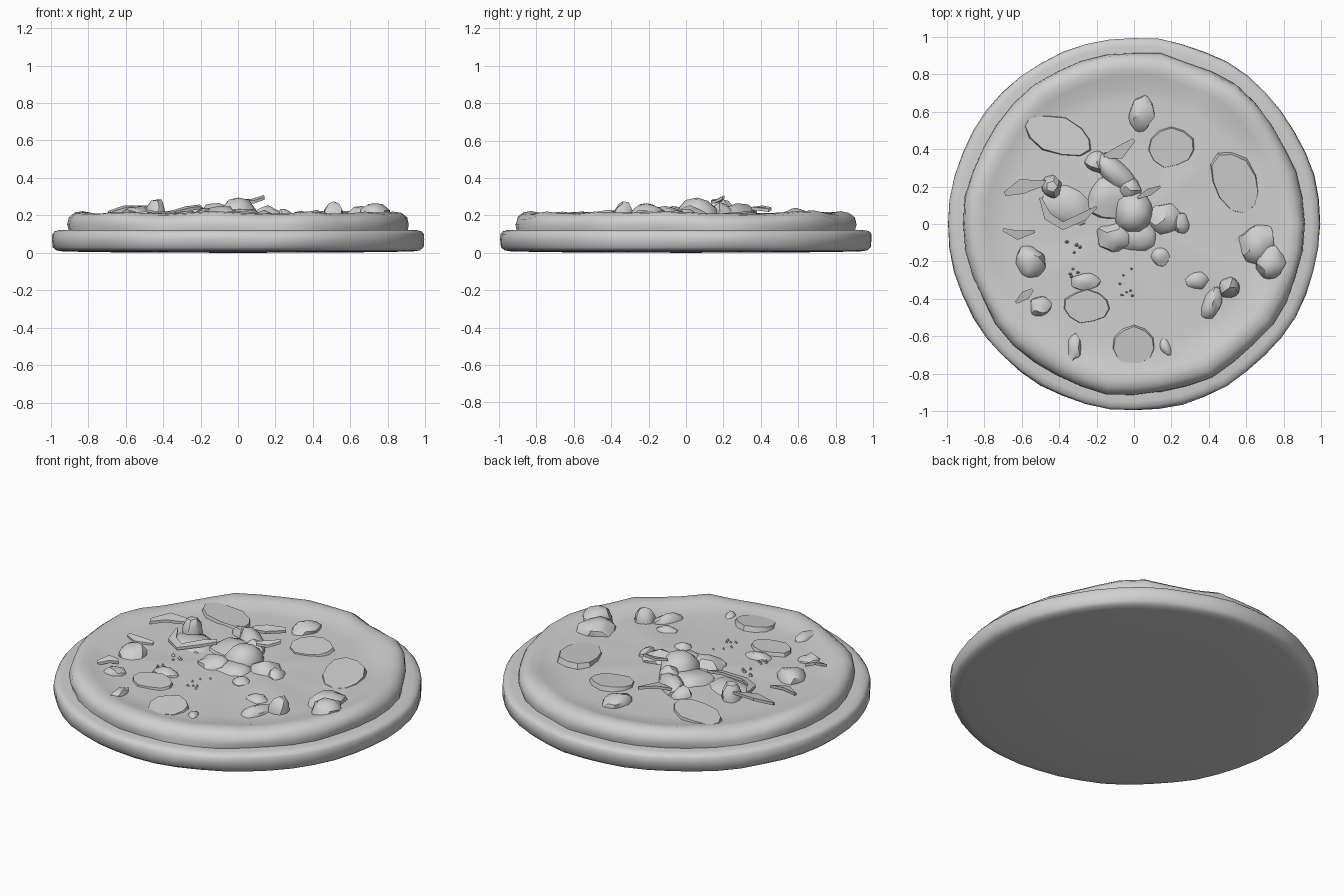
import bpy, bmesh, math, random
from mathutils import Vector, Matrix, noise

random.seed(4)
cube = bpy.data.objects.get("Cube")
if cube:
    bpy.data.objects.remove(cube, do_unlink=True)

grey = bpy.data.materials.new("plain grey")
grey.use_nodes = True
COLOUR = (0.63, 0.63, 0.63, 1)
grey.diffuse_color = COLOUR
grey.node_tree.nodes["Principled BSDF"].inputs["Base Color"].default_value = COLOUR


def finish(name, bm, angle=40):
    """Turn a bmesh into a shaded object."""
    bmesh.ops.recalc_face_normals(bm, faces=bm.faces)
    mesh = bpy.data.meshes.new(name)
    bm.to_mesh(mesh)
    bm.free()
    mesh.materials.append(grey)
    obj = bpy.data.objects.new(name, mesh)
    bpy.context.collection.objects.link(obj)
    bpy.ops.object.select_all(action="DESELECT")
    bpy.context.view_layer.objects.active = obj
    obj.select_set(True)
    bpy.ops.object.shade_smooth_by_angle(angle=math.radians(angle))
    return obj


def lathe(name, profile, sides, wobble, lift):
    """Revolve (radius, height) points, closed by a pole at each end."""
    bm = bmesh.new()
    rings = []
    for r, z in profile:
        if r == 0:
            rings.append([bm.verts.new((0, 0, z))] * sides)
            continue
        ring = []
        for i in range(sides):
            a = math.tau * i / sides
            d = Vector((math.cos(a), math.sin(a), 0))
            n = noise.noise(d * 4 + Vector((0, 0, r * 4 + z * 9)))
            p = d * (r + wobble * n)
            ring.append(bm.verts.new((p.x, p.y, z + lift * n * (z > 0.15))))
        rings.append(ring)
    for low, high in zip(rings, rings[1:]):
        for i in range(sides):
            j = (i + 1) % sides
            quad = dict.fromkeys((low[i], low[j], high[j], high[i]))
            bm.faces.new(list(quad))
    return finish(name, bm, 60)


# Round base and the raised, uneven crust with its sunken filling
lathe("base", [(0, 0), (0.6, 0.002), (0.93, 0.007), (0.97, 0.013), (0.99, 0.03),
               (0.995, 0.07), (0.993, 0.1), (0.98, 0.115), (0.95, 0.122),
               (0.88, 0.12), (0, 0.12)], 48, 0.01, 0)
lathe("crust_and_filling", [(0, 0.11), (0.905, 0.11), (0.912, 0.15), (0.9, 0.185),
                            (0.87, 0.208), (0.83, 0.215), (0.79, 0.208), (0.74, 0.195),
                            (0.66, 0.191), (0.4, 0.196), (0, 0.205)], 40, 0.02, 0.016)


def lump(name, x, y, rx, ry, top, turn=0, rough=0.3, detail=2):
    """Irregular rounded piece half sunk in the filling."""
    bm = bmesh.new()
    bmesh.ops.create_icosphere(bm, subdivisions=detail, radius=1)
    seed = Vector((x * 7, y * 7, top))
    for v in bm.verts:
        v.co *= 1 + rough * noise.noise(v.co * 1.3 + seed)
        v.co.z = max(v.co.z, -0.4)
    tallest = max(v.co.z for v in bm.verts)
    size = Matrix.Diagonal((rx, ry, (top - 0.18) / tallest, 1))
    place = Matrix.Translation((x, y, 0.18))
    bm.transform(place @ Matrix.Rotation(math.radians(turn), 4, "Z") @ size)
    return finish(name, bm, 35)


def slice_piece(name, x, y, rx, ry, turn=0, tilt=5):
    """Thin cut slice, tilted so that one edge sinks into the filling."""
    bm = bmesh.new()
    bmesh.ops.create_cone(bm, cap_ends=True, segments=11, radius1=1, radius2=0.93, depth=0.03)
    for v in bm.verts:
        v.co.xy *= 1 + 0.15 * noise.noise(Vector((v.co.x * 2, v.co.y * 2, x)))
    place = Matrix.Translation((x, y, 0.193))
    bm.transform(place @ Matrix.Rotation(math.radians(turn), 4, "Z")
                 @ Matrix.Rotation(math.radians(tilt), 4, "X")
                 @ Matrix.Diagonal((rx, ry, 1, 1)))
    return finish(name, bm)


def strip(name, points, width, thick=0.008):
    """Thin curled strip along a path, pointed at both ends."""
    bm = bmesh.new()
    rows = []
    for k, point in enumerate(points):
        before = Vector(points[max(k - 1, 0)])
        after = Vector(points[min(k + 1, len(points) - 1)])
        side = (after - before).cross(Vector((0, 0, 1))).normalized()
        taper = 0.3 if k in (0, len(points) - 1) else 1
        p, s = Vector(point), side * width * taper
        up = Vector((0, 0, thick))
        rows.append([bm.verts.new(q) for q in (p - s - up, p + s - up * 2, p + s, p - s + up)])
    for a, b in zip(rows, rows[1:]):
        for i in range(4):
            j = (i + 1) % 4
            bm.faces.new((a[i], a[j], b[j], b[i]))
    bm.faces.new(rows[0])
    bm.faces.new(rows[-1])
    return finish(name, bm, 35)


# Flat slices
for n, spec in enumerate([(0.2, 0.41, 0.13, 0.11), (0.54, 0.22, 0.12, 0.18, 30),
                          (-0.25, -0.44, 0.13, 0.09, 0, 3), (0, -0.65, 0.12, 0.11, 0, 8),
                          (-0.4, 0.47, 0.2, 0.1, -20, -3)]):
    slice_piece(f"slice_{n}", *spec)

# Central round piece and the chunks around it
lump("centre_ball", 0, 0.06, 0.11, 0.12, 0.295, 0, 0.1)
for n, spec in enumerate([
        (0.16, 0.02, 0.1, 0.09, 0.255), (0.25, 0, 0.05, 0.06, 0.235),
        (-0.1, -0.07, 0.11, 0.08, 0.25), (-0.1, 0.27, 0.14, 0.07, 0.265, -40),
        (-0.2, 0.33, 0.07, 0.06, 0.25), (0.14, -0.17, 0.06, 0.06, 0.23),
        (-0.02, 0.18, 0.06, 0.07, 0.27), (-0.13, 0.14, 0.13, 0.12, 0.24),
        (0.02, -0.06, 0.13, 0.1, 0.235)]):
    lump(f"centre_chunk_{n}", *spec)

# Scattered chunks
for n, spec in enumerate([
        (0.04, 0.59, 0.07, 0.1, 0.24, -15), (0.66, -0.11, 0.1, 0.11, 0.25),
        (0.73, -0.21, 0.08, 0.1, 0.265), (0.51, -0.34, 0.06, 0.06, 0.275),
        (0.42, -0.42, 0.05, 0.1, 0.23, -20), (0.34, -0.3, 0.07, 0.05, 0.225),
        (-0.44, 0.2, 0.06, 0.06, 0.285), (-0.55, -0.2, 0.08, 0.09, 0.25, 30),
        (-0.5, -0.44, 0.06, 0.06, 0.22), (-0.32, -0.66, 0.04, 0.08, 0.22),
        (-0.26, -0.31, 0.08, 0.05, 0.225), (0.17, -0.66, 0.03, 0.06, 0.215, 25),
        (-0.36, 0.1, 0.15, 0.12, 0.225, -20)]):
    lump(f"chunk_{n}", *spec)

# Curled strips and leaves
strip("left_leaf", [(-0.69, 0.16, 0.215), (-0.6, 0.2, 0.245), (-0.47, 0.22, 0.245)], 0.04)
strip("left_curl", [(-0.5, 0.14, 0.225), (-0.46, 0.04, 0.215), (-0.38, -0.01, 0.21),
                    (-0.27, 0.04, 0.24), (-0.2, 0.09, 0.25)], 0.022)
strip("back_leaf", [(-0.16, 0.36, 0.235), (-0.08, 0.38, 0.245), (0, 0.45, 0.235)], 0.035)
strip("upright_leaf", [(0.02, 0.14, 0.28), (0.08, 0.17, 0.28), (0.14, 0.2, 0.3)], 0.02)
strip("front_leaf", [(-0.63, -0.42, 0.205), (-0.58, -0.38, 0.225), (-0.54, -0.35, 0.21)], 0.025)
strip("side_leaf", [(-0.7, -0.03, 0.2), (-0.62, -0.06, 0.205), (-0.53, -0.04, 0.2)], 0.025)

# Crumbs sprinkled near the middle
for n in range(16):
    left = n % 2
    x = random.uniform(-0.38, -0.28) if left else random.uniform(-0.08, 0)
    y = random.uniform(-0.3, -0.08) if left else random.uniform(-0.4, -0.2)
    lump(f"crumb_{n}", x, y, 0.012, 0.01, 0.21, detail=1)
